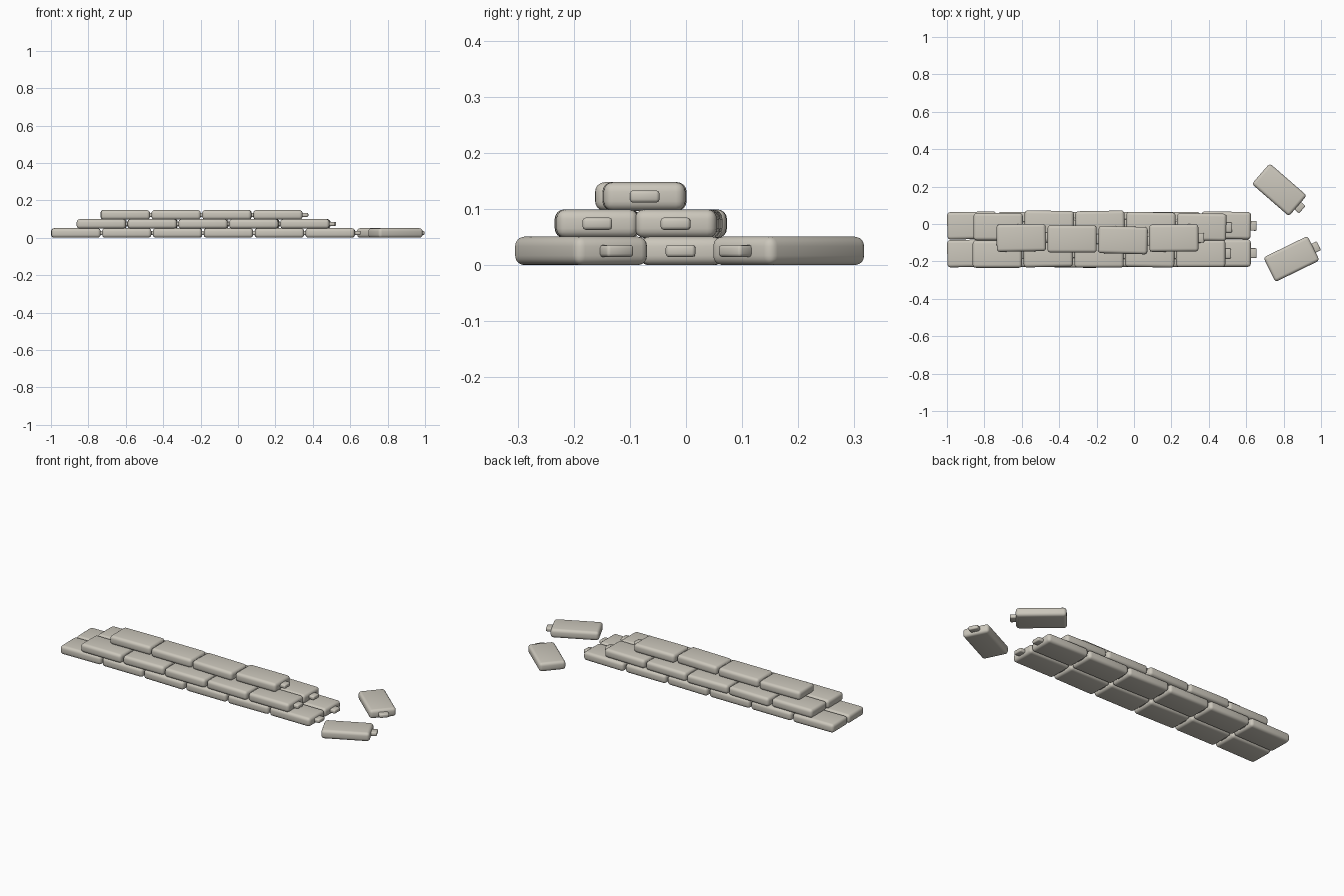
import bpy, bmesh, math
from mathutils import Matrix

if "Cube" in bpy.data.objects:
    bpy.data.objects.remove(bpy.data.objects["Cube"])

L, W, H = 0.263, 0.146, 0.051      # bag size
STEP, PITCH = 0.0485, 0.272        # layer height, bag spacing

canvas = bpy.data.materials.new("pale canvas")
canvas.diffuse_color = (0.60, 0.57, 0.50, 1)
canvas.use_nodes = True
canvas.node_tree.nodes["Principled BSDF"].inputs["Base Color"].default_value = canvas.diffuse_color


def rounded_box(name, size, centre, radius, segments):
    bm = bmesh.new()
    bmesh.ops.create_cube(bm, size=1,
                          matrix=Matrix.Translation(centre) @ Matrix.Diagonal((*size, 1)))
    bmesh.ops.bevel(bm, geom=bm.edges[:], offset=radius, segments=segments,
                    profile=0.5, affect='EDGES')
    for f in bm.faces:
        f.smooth = True
    mesh = bpy.data.meshes.new(name)
    bm.to_mesh(mesh)
    bm.free()
    mesh.materials.append(canvas)
    return mesh


# shared bag body and tied neck
body = rounded_box("sandbag_body", (L, W, H), (0, 0, H / 2), 0.017, 4)
neck = rounded_box("sandbag_neck", (0.05, 0.053, 0.022), (L / 2 + 0.006, 0, H / 2), 0.006, 2)


def sandbag(name, x, y, layer, degrees):
    for part, mesh in (("body", body), ("neck", neck)):
        ob = bpy.data.objects.new(f"{name}_{part}", mesh)
        ob.location = (x, y, layer * STEP)
        ob.rotation_euler.z = math.radians(degrees)
        bpy.context.collection.objects.link(ob)


# stacked rows: name, layer, first x, (y, turn) of each bag
rows = [
    ("bottom_front", 0, -0.867, [(-0.157, 1), (-0.157, 0), (-0.16, -1), (-0.157, 0), (-0.157, 1), (-0.156, 0)]),
    ("bottom_back", 0, -0.867, [(-0.008, 1), (-0.008, 0), (-0.01, 0), (-0.008, -1), (-0.008, 0), (-0.007, -1)]),
    ("middle_front", 1, -0.731, [(-0.161, 0), (-0.157, 1), (-0.16, 0), (-0.158, -1), (-0.158, 0)]),
    ("middle_back", 1, -0.726, [(-0.014, 0), (-0.002, -1), (-0.003, 1), (-0.01, -1), (-0.016, -1)]),
    ("top", 2, -0.603, [(-0.074, 1), (-0.08, 0), (-0.086, -1.5), (-0.075, 0.5)]),
]
for name, layer, x0, bags in rows:
    for i, (y, turn) in enumerate(bags):
        sandbag(f"{name}_bag_{i + 1}", x0 + i * PITCH, y, layer, turn)

# two loose bags on the ground
sandbag("loose_front_bag", 0.842, -0.187, 0, 26)
sandbag("loose_back_bag", 0.777, 0.183, 0, -41)
